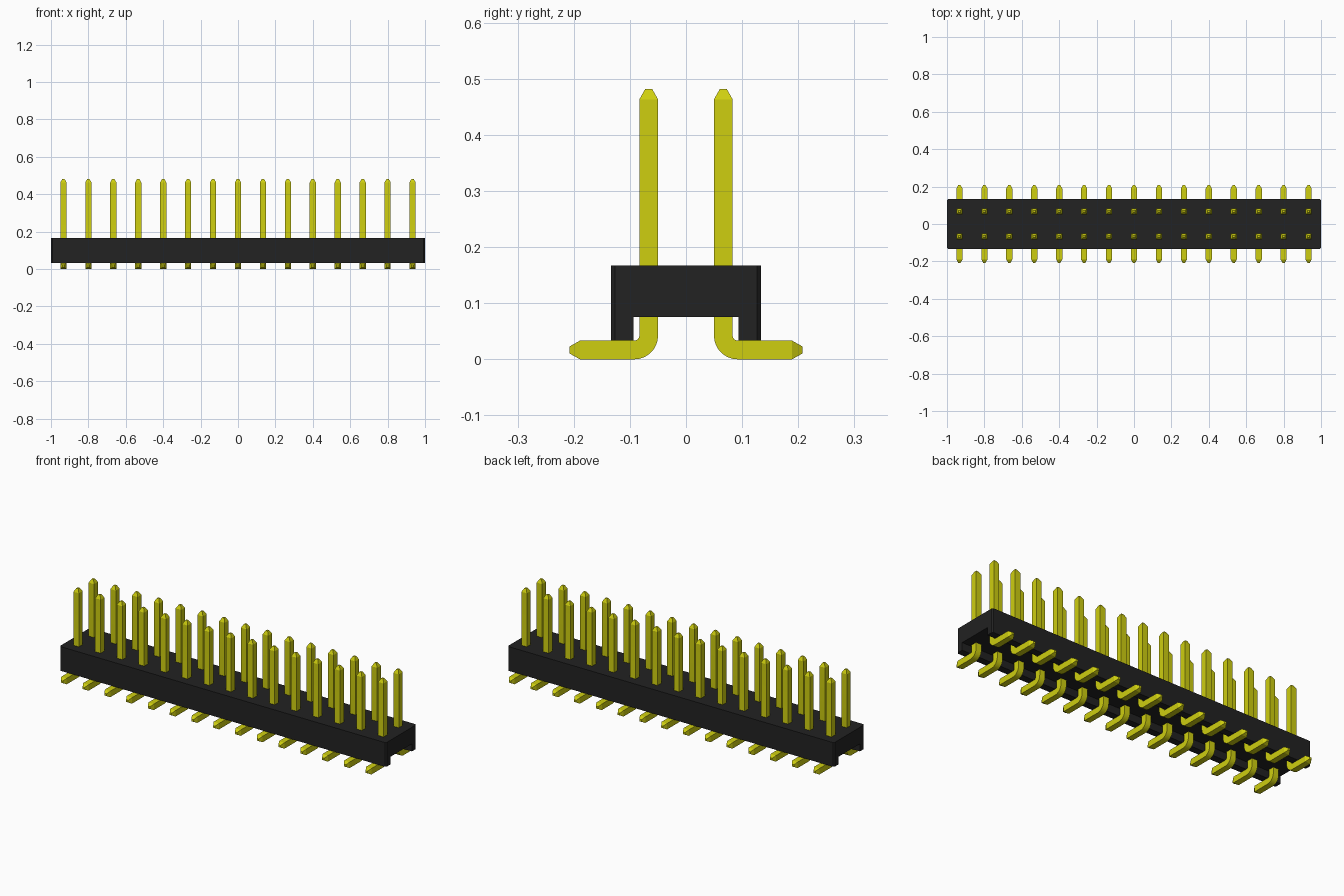
import bpy, bmesh, math
from mathutils import Vector

cube = bpy.data.objects.get("Cube")
if cube:
    bpy.data.objects.remove(cube)

PINS = 15
PITCH = 2 / PINS
HALF = PITCH / 8          # half width of a square pin
TIP = 0.006               # half width of a pin's blunt end


def material(name, color):
    mat = bpy.data.materials.new(name)
    mat.use_nodes = True
    mat.diffuse_color = color
    mat.node_tree.nodes["Principled BSDF"].inputs["Base Color"].default_value = color
    return mat


def new_object(name, mesh, parent=None):
    obj = bpy.data.objects.new(name, mesh)
    bpy.context.collection.objects.link(obj)
    obj.parent = parent
    return obj


def finish(bm, name, mat):
    bmesh.ops.recalc_face_normals(bm, faces=bm.faces)
    mesh = bpy.data.meshes.new(name)
    bm.to_mesh(mesh)
    bm.free()
    mesh.materials.append(mat)
    return mesh


black = material("black plastic", (0.016, 0.016, 0.016, 1))
gold = material("yellow gold", (0.62, 0.62, 0.005, 1))

# Housing: channel-shaped profile extruded along x
outer, inner, bottom, roof, top = PITCH, 0.094, 0.033, 0.075, 0.167
profile = [(-outer, bottom), (-inner, bottom), (-inner, roof), (inner, roof),
           (inner, bottom), (outer, bottom), (outer, top), (-outer, top)]
bm = bmesh.new()
face = bm.faces.new([bm.verts.new((-1, y, z)) for y, z in profile])
sweep = bmesh.ops.extrude_face_region(bm, geom=[face])
bmesh.ops.translate(bm, vec=(2, 0, 0),
                    verts=[g for g in sweep["geom"] if isinstance(g, bmesh.types.BMVert)])
# Small chamfers on the four upright corners
corners = [e for e in bm.edges
           if all(abs(v.co.x) > 0.99 and abs(v.co.y) > outer - 0.001 for v in e.verts)
           and abs(e.verts[0].co.z - e.verts[1].co.z) > 0.1]
bmesh.ops.bevel(bm, geom=corners, offset=0.007, segments=1, affect='EDGES')
housing = new_object("housing", finish(bm, "housing", black))

# Pin: square section swept down the post, round the bend and out along the foot
RADIUS, BEND_Y, BEND_Z, STEPS = 0.0255, 0.092, 0.042, 8
post_y, foot_z = BEND_Y - RADIUS, BEND_Z - RADIUS
sections = [(post_y, 0.482, 0, TIP), (post_y, 0.463, 0, HALF)]
for i in range(STEPS + 1):
    a = math.pi / 2 * i / STEPS
    sections.append((BEND_Y - RADIUS * math.cos(a), BEND_Z - RADIUS * math.sin(a), a, HALF))
sections += [(0.189, foot_z, math.pi / 2, HALF), (0.208, foot_z, math.pi / 2, TIP)]

bm = bmesh.new()
rings = []
for y, z, a, h in sections:
    side = Vector((0, math.cos(a), math.sin(a))) * h
    across = Vector((h, 0, 0))
    center = Vector((0, y, z))
    rings.append([bm.verts.new(center + side * s + across * t)
                  for s, t in ((-1, -1), (1, -1), (1, 1), (-1, 1))])
for r1, r2 in zip(rings, rings[1:]):
    for k in range(4):
        n = (k + 1) % 4
        bm.faces.new((r1[k], r1[n], r2[n], r2[k]))
bm.faces.new(rings[0])
bm.faces.new(rings[-1])
pin_mesh = finish(bm, "pin", gold)

# Two mirrored rows of pins sharing one mesh
for row, turn in (("back", 0), ("front", math.pi)):
    for i in range(PINS):
        pin = new_object(f"{row}_pin_{i + 1}", pin_mesh, housing)
        pin.location.x = (i - (PINS - 1) / 2) * PITCH
        pin.rotation_euler.z = turn

# Smooth only the bend, keeping square edges and tips crisp
bpy.ops.object.select_all(action='DESELECT')
pin.select_set(True)
bpy.context.view_layer.objects.active = pin
bpy.ops.object.shade_smooth_by_angle(angle=math.radians(20))
